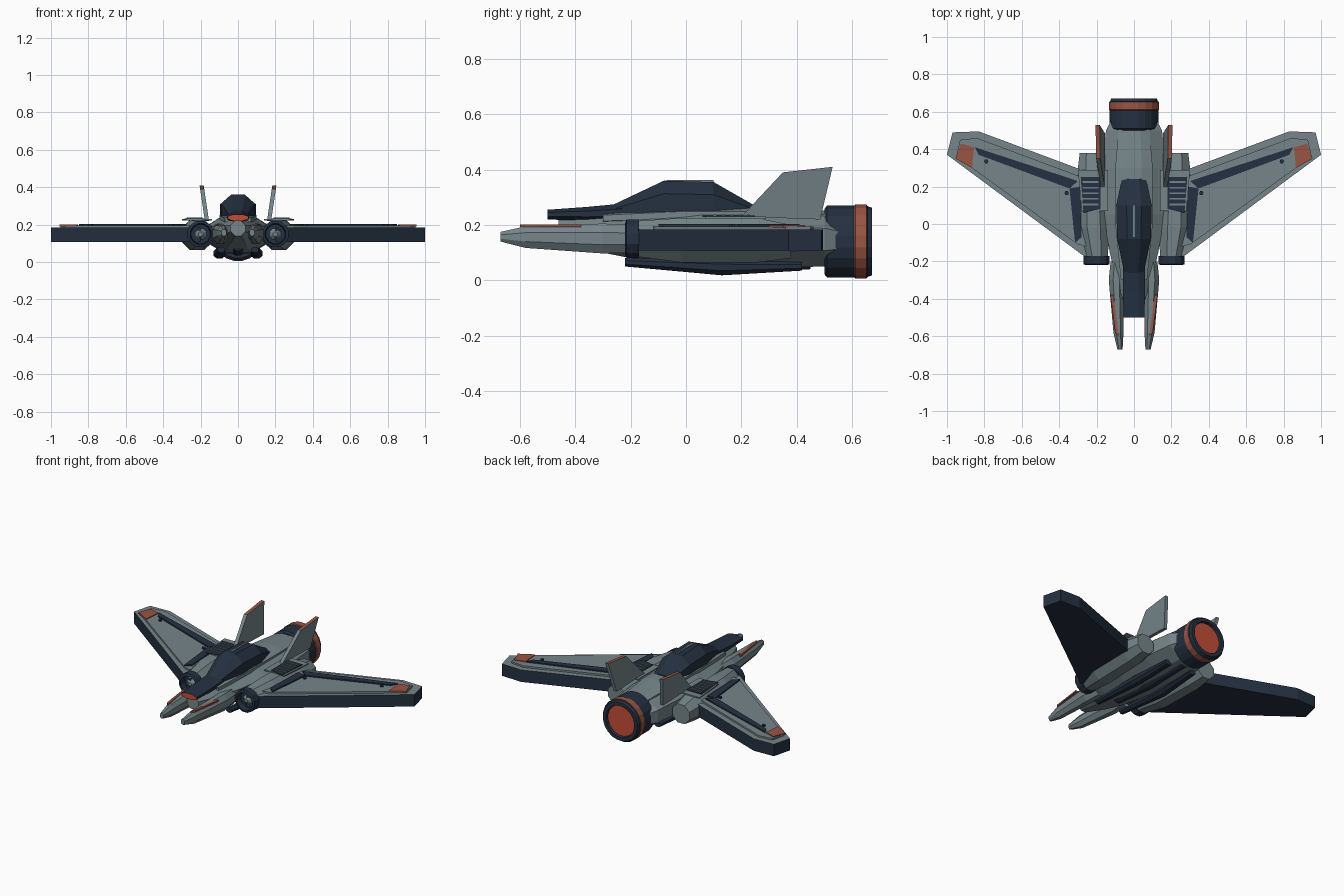
import bpy, bmesh, math
from mathutils import Vector

if "Cube" in bpy.data.objects:
    bpy.data.objects.remove(bpy.data.objects["Cube"])


def material(name, rgb):
    m = bpy.data.materials.new(name)
    m.use_nodes = True
    m.diffuse_color = (*rgb, 1)
    m.node_tree.nodes["Principled BSDF"].inputs["Base Color"].default_value = (*rgb, 1)
    return m


GREY = material("hull grey", (0.18, 0.235, 0.255))
NAVY = material("dark navy", (0.018, 0.03, 0.052))
RUST = material("rust trim", (0.32, 0.09, 0.055))
GLOW = material("glow red", (0.55, 0.075, 0.035))


def finish(name, bm, mats, rule=None, mirror=False):
    """Turn a bmesh into an object; rule(center, normal) picks the material slot."""
    bmesh.ops.recalc_face_normals(bm, faces=bm.faces)
    if rule:
        for f in bm.faces:
            f.material_index = rule(f.calc_center_median(), f.normal)
    me = bpy.data.meshes.new(name)
    bm.to_mesh(me)
    bm.free()
    ob = bpy.data.objects.new(name, me)
    bpy.context.collection.objects.link(ob)
    for m in mats:
        me.materials.append(m)
    if mirror:
        ob.modifiers.new("Mirror", "MIRROR").use_mirror_merge = False
    return ob


def loft(name, rings, mats, sides=8, rule=None, mirror=False):
    """Rings along y: (y, centre x, half width, bottom z, top z)."""
    bm = bmesh.new()
    k = 1 / math.cos(math.pi / sides)
    loops = []
    for y, cx, hw, zb, zt in rings:
        loop = []
        for i in range(sides):
            a = 2 * math.pi * (i + 0.5) / sides
            loop.append(bm.verts.new((cx + hw * k * math.cos(a), y,
                                      (zb + zt) / 2 + (zt - zb) / 2 * k * math.sin(a))))
        loops.append(loop)
    for a, b in zip(loops, loops[1:]):
        for i in range(sides):
            j = (i + 1) % sides
            bm.faces.new((a[i], a[j], b[j], b[i]))
    bm.faces.new(loops[0])
    bm.faces.new(loops[-1])
    return finish(name, bm, mats, rule, mirror)


def prism(name, pts, offset, mats, rule=None):
    """Mirrored extrusion of a 3D polygon by an offset vector."""
    bm = bmesh.new()
    face = bm.faces.new([bm.verts.new(p) for p in pts])
    out = bmesh.ops.extrude_face_region(bm, geom=[face], use_keep_orig=True)
    verts = [g for g in out["geom"] if isinstance(g, bmesh.types.BMVert)]
    bmesh.ops.translate(bm, verts=verts, vec=Vector(offset))
    return finish(name, bm, mats, rule, True)


def plate(name, pts, z0, z1, mat):
    return prism(name, [(x, y, z0) for x, y in pts], (0, 0, z1 - z0), [mat])


# Fuselage
loft("fuselage", [(-0.46, 0, 0.04, 0.14, 0.22), (-0.3, 0, 0.095, 0.10, 0.23),
                  (-0.15, 0, 0.13, 0.07, 0.24), (0.05, 0, 0.165, 0.05, 0.255),
                  (0.3, 0, 0.17, 0.045, 0.255), (0.5, 0, 0.15, 0.05, 0.245),
                  (0.56, 0, 0.12, 0.07, 0.22)], [GREY])
loft("upper_spine", [(-0.3, 0, 0.07, 0.2, 0.25), (0.0, 0, 0.1, 0.2, 0.27),
                     (0.3, 0, 0.1, 0.2, 0.27), (0.53, 0, 0.08, 0.2, 0.25)], [GREY])

# Nose and cockpit
loft("nose_beam", [(-0.5, 0, 0.055, 0.22, 0.255), (-0.36, 0, 0.06, 0.215, 0.265),
                   (-0.2, 0, 0.06, 0.21, 0.28)], [NAVY, GLOW],
     rule=lambda c, n: int(n.y < -0.9))
loft("canopy", [(-0.27, 0, 0.05, 0.22, 0.27), (-0.08, 0, 0.09, 0.2, 0.36),
                (0.1, 0, 0.095, 0.2, 0.355), (0.24, 0, 0.065, 0.22, 0.275)], [NAVY])
plate("canopy_ridge", [(0, -0.07), (0.005, -0.07), (0.005, 0.1), (0, 0.1)], 0.354, 0.362, GREY)

# Front prongs with trim strips
loft("front_prongs", [(-0.67, 0.075, 0.014, 0.14, 0.175), (-0.58, 0.083, 0.027, 0.117, 0.195),
                      (-0.3, 0.095, 0.04, 0.097, 0.205), (-0.2, 0.09, 0.035, 0.1, 0.2)],
     [GREY], mirror=True)
plate("prong_trim", [(0.082, -0.6), (0.1, -0.58), (0.126, -0.38), (0.11, -0.38)],
      0.192, 0.202, RUST)

# Wings: dark slab with a pale upper skin and a raised panel
wing = [(0.2, -0.2), (0.27, -0.17), (1.0, 0.37), (0.97, 0.49), (0.83, 0.495), (0.2, 0.26)]
prism("wings", [(x, y, 0.107) for x, y in wing], (0, 0, 0.077), [NAVY, GREY],
      rule=lambda c, n: int(n.z > 0.9))
plate("wing_panel", [(0.25, -0.12), (0.3, -0.11), (0.95, 0.36), (0.93, 0.45),
                     (0.84, 0.46), (0.25, 0.24)], 0.18, 0.195, GREY)
plate("wing_stripe", [(0.3, 0.23), (0.345, 0.19), (0.83, 0.37), (0.85, 0.41)],
      0.19, 0.203, NAVY)
plate("wing_root_strip", [(0.29, 0.2), (0.345, 0.19), (0.315, -0.1), (0.28, -0.07)],
      0.19, 0.203, NAVY)
plate("wing_tip_panel", [(0.866, 0.30), (0.955, 0.35), (0.925, 0.43), (0.855, 0.41)],
      0.19, 0.2, RUST)
for i, (x, y) in enumerate([(0.36, 0.165), (0.79, 0.335)]):
    plate(f"wing_stud_{i + 1}", [(x + 0.012 * math.cos(t * math.pi / 3),
                                y + 0.012 * math.sin(t * math.pi / 3)) for t in range(6)],
          0.19, 0.204, NAVY)

# Side nacelles and intakes
loft("nacelles", [(-0.17, 0.2, 0.06, 0.085, 0.215), (-0.02, 0.215, 0.085, 0.065, 0.225),
                  (0.26, 0.225, 0.08, 0.065, 0.225), (0.38, 0.23, 0.06, 0.08, 0.2)],
     [GREY], mirror=True)
loft("intakes", [(-0.17, 0.2, 0.07, 0.08, 0.22), (-0.215, 0.2, 0.07, 0.08, 0.22),
                 (-0.22, 0.2, 0.055, 0.095, 0.205), (-0.185, 0.2, 0.05, 0.1, 0.2)],
     [NAVY], sides=12, mirror=True)
loft("intake_cones", [(-0.205, 0.2, 0.012, 0.138, 0.162), (-0.18, 0.2, 0.035, 0.115, 0.185)],
     [GREY], mirror=True)

# Slatted vents on top of the nacelles
plate("vent_shelf", [(0.14, 0.07), (0.28, 0.07), (0.3, 0.29), (0.14, 0.29)], 0.222, 0.23, GREY)
plate("vent_base", [(0.18, 0.08), (0.27, 0.06), (0.285, 0.25), (0.18, 0.25)], 0.229, 0.234, NAVY)
for i in range(5):
    y = 0.1 + i * 0.03
    plate(f"vent_slat_{i + 1}", [(0.19, y), (0.275, y), (0.275, y + 0.009), (0.19, y + 0.009)],
          0.233, 0.238, GREY)

# Outward leaning tail fins with trimmed top edge
fin = [(0.2, 0.23), (0.35, 0.39), (0.53, 0.41), (0.485, 0.22)]
prism("tail_fins", [(0.155 + (z - 0.22) * 0.15, y, z) for y, z in fin], (0.022, 0, 0), [GREY, RUST],
      rule=lambda c, n: int(n.z > 0.9))

# Belly rails and keel
loft("belly_rails", [(-0.22, 0.09, 0.02, 0.05, 0.08), (0.13, 0.1, 0.032, 0.018, 0.075),
                     (0.42, 0.09, 0.025, 0.035, 0.065)], [NAVY], mirror=True)
loft("belly_keel", [(-0.15, 0, 0.025, 0.06, 0.09), (0.13, 0, 0.035, 0.035, 0.08),
                    (0.45, 0, 0.03, 0.04, 0.08)], [NAVY])

# Main engine with a rust band and a glowing recessed nozzle
profile = [(0.5, 0.118), (0.51, 0.13), (0.608, 0.13), (0.612, 0.134), (0.652, 0.134),
           (0.656, 0.128), (0.672, 0.122), (0.672, 0.1), (0.655, 0.097)]


def engine_colour(c, n):
    if c.y > 0.65 and n.y > 0.9 and abs(c.x) + abs(c.z - 0.14) < 0.02:
        return 2
    return int(0.61 < c.y < 0.65 and math.hypot(c.x, c.z - 0.14) > 0.11)


loft("main_engine", [(y, 0, r, 0.14 - r, 0.14 + r) for y, r in profile],
     [NAVY, RUST, GLOW], sides=20, rule=engine_colour)
